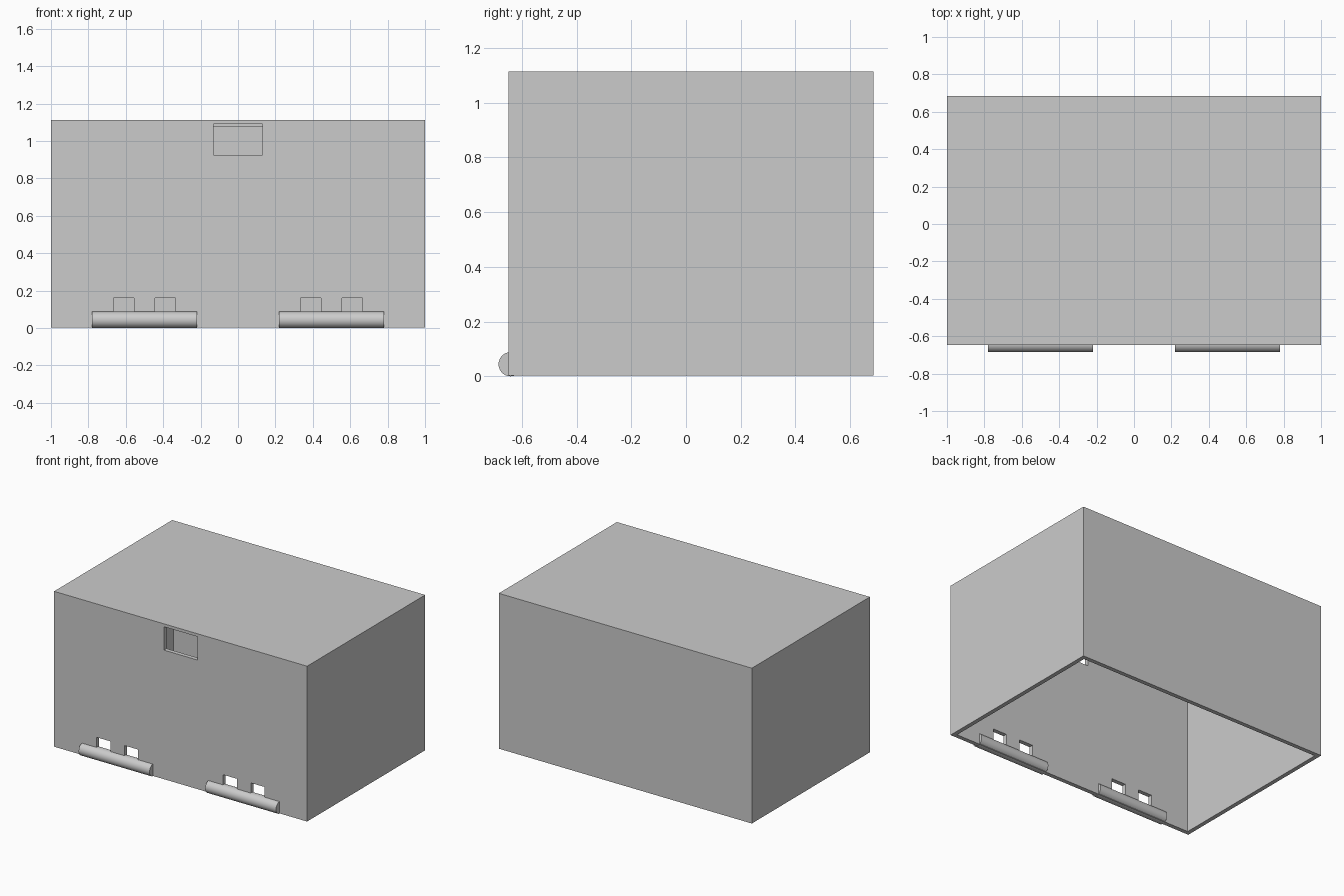
import bpy, bmesh
from mathutils import Matrix, Vector

cube = bpy.data.objects.get("Cube")
if cube:
    bpy.data.objects.remove(cube)

grey = bpy.data.materials.new("light grey")
grey.use_nodes = True
colour = (0.6, 0.6, 0.6, 1)
grey.diffuse_color = colour
grey.node_tree.nodes["Principled BSDF"].inputs["Base Color"].default_value = colour

FRONT, BACK, BASE, TOP = -0.648, 0.685, 0.003, 1.113
WALL, LID = 0.03, 0.036
RADIUS = 0.044


def add_box(bm, low, high):
    low, high = Vector(low), Vector(high)
    place = Matrix.Translation((low + high) / 2) @ Matrix.Diagonal((*(high - low), 1))
    bmesh.ops.create_cube(bm, size=1, matrix=place)


def make_object(name, bm):
    mesh = bpy.data.meshes.new(name)
    bm.to_mesh(mesh)
    bm.free()
    mesh.materials.append(grey)
    obj = bpy.data.objects.new(name, mesh)
    bpy.context.collection.objects.link(obj)
    return obj


# Box shell, open underneath
bm = bmesh.new()
add_box(bm, (-1, FRONT, BASE), (1, BACK, TOP))
shell = make_object("box_shell", bm)

# Cutters: hollow inside, latch window and hinge slots
bm = bmesh.new()
add_box(bm, (-1 + WALL, FRONT + WALL, -0.2), (1 - WALL, BACK - WALL, TOP - LID))
hollow = make_object("hollow_cutter", bm)

bm = bmesh.new()
slot_back = FRONT + WALL + 0.01
add_box(bm, (-0.132, FRONT - 0.1, 0.925), (0.132, slot_back, 1.092))
for side in (-1, 1):
    for centre in (0.39, 0.61):
        x = side * centre
        add_box(bm, (x - 0.055, FRONT - 0.1, 0.05), (x + 0.055, slot_back, 0.16))
openings = make_object("openings_cutter", bm)

bpy.context.view_layer.objects.active = shell
for cutter in (hollow, openings):
    cutter.hide_render = True
    cut = shell.modifiers.new("cut", 'BOOLEAN')
    cut.operation = 'DIFFERENCE'
    cut.solver = 'EXACT'
    cut.object = cutter
    bpy.ops.object.modifier_apply(modifier=cut.name)
    bpy.data.objects.remove(cutter)

# Hinge barrels along the lower front edge
for name, side in (("left_hinge_barrel", 1), ("right_hinge_barrel", -1)):
    bm = bmesh.new()
    place = Matrix.Translation((side * 0.5, FRONT + 0.007, RADIUS)) @ Matrix.Rotation(1.5708, 4, 'Y')
    bmesh.ops.create_cone(bm, cap_ends=True, segments=48, radius1=RADIUS,
                          radius2=RADIUS, depth=0.56, matrix=place)
    barrel = make_object(name, bm)
    bpy.ops.object.select_all(action='DESELECT')
    barrel.select_set(True)
    bpy.context.view_layer.objects.active = barrel
    bpy.ops.object.shade_smooth_by_angle()
